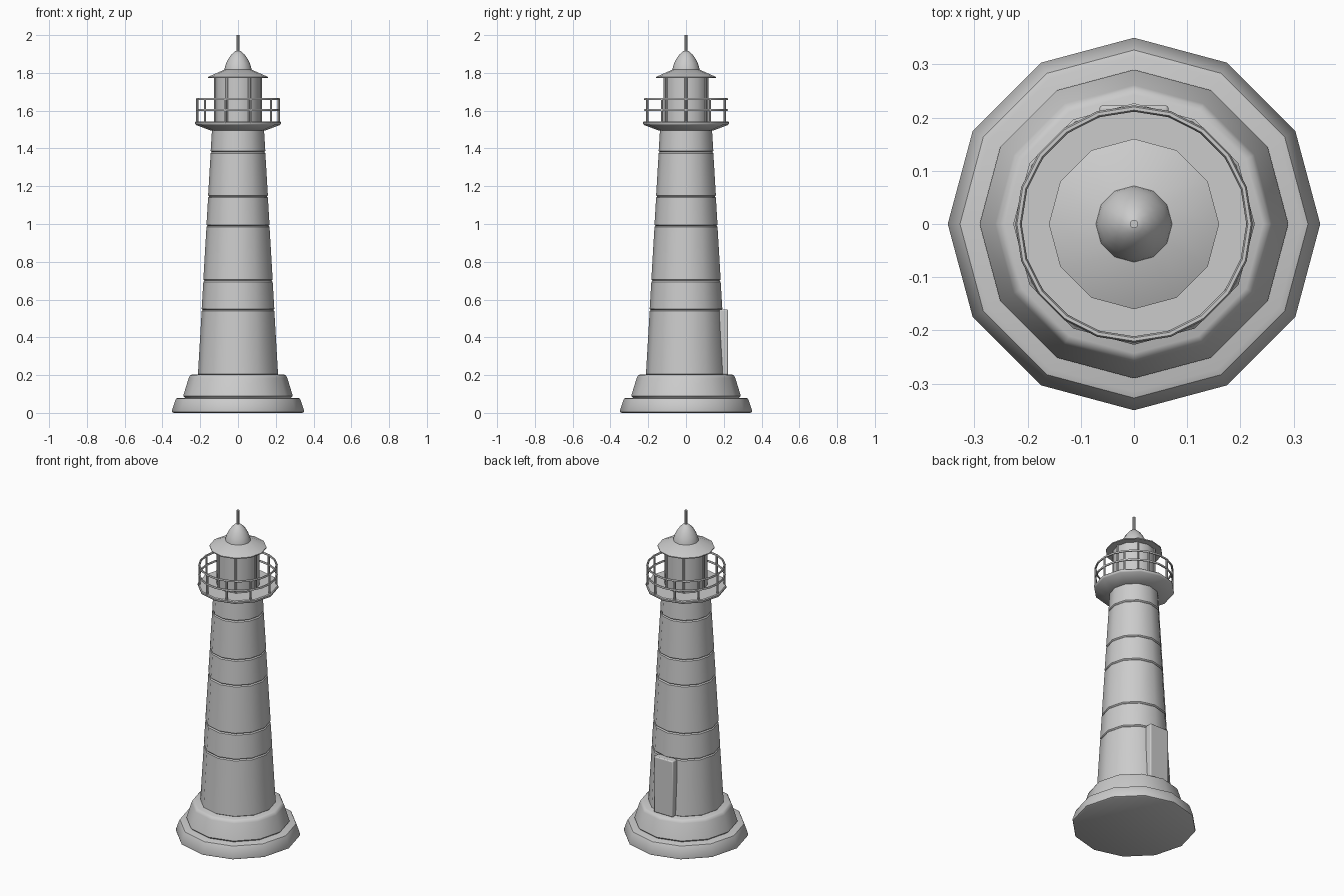
import bpy, math

if "Cube" in bpy.data.objects:
    bpy.data.objects.remove(bpy.data.objects["Cube"])

def lathe(name, profile, sides=12, smooth=40):
    """Closed solid of revolution from (radius, z) points, bottom to top."""
    verts, faces = [], []
    for r, z in profile:
        for i in range(sides):
            a = 2 * math.pi * i / sides
            verts.append((r * math.cos(a), r * math.sin(a), z))
    for k in range(len(profile) - 1):
        for i in range(sides):
            j = (i + 1) % sides
            faces.append((k*sides + i, k*sides + j, (k+1)*sides + j, (k+1)*sides + i))
    faces.append(tuple(reversed(range(sides))))
    faces.append(tuple(range((len(profile) - 1) * sides, len(profile) * sides)))
    me = bpy.data.meshes.new(name)
    me.from_pydata(verts, [], faces)
    ob = bpy.data.objects.new(name, me)
    bpy.context.collection.objects.link(ob)
    finish(ob, smooth)
    return ob

def finish(ob, angle=40):
    bpy.ops.object.select_all(action='DESELECT')
    ob.select_set(True)
    bpy.context.view_layer.objects.active = ob
    bpy.ops.object.shade_smooth_by_angle(angle=math.radians(angle))

def rod(name, x, y, z0, z1, r, sides=8):
    bpy.ops.mesh.primitive_cylinder_add(vertices=sides, radius=r, depth=z1 - z0,
                                        location=(x, y, (z0 + z1) / 2))
    ob = bpy.context.object
    ob.name = name
    finish(ob)

def ring_of_rods(name, count, radius, z0, z1, r):
    for i in range(count):
        a = 2 * math.pi * i / count
        rod(f"{name}_{i + 1}", radius * math.cos(a), radius * math.sin(a), z0, z1, r)

# stepped foundation
lathe("foundation_lower", [(.34, 0), (.348, .004), (.35, .012), (.332, .066), (.327, .076), (.315, .08)])
lathe("foundation_upper", [(.28, .08), (.29, .09), (.261, .185), (.255, .197), (.243, .203)])

# tapered tower made of stacked bands with softened edges
def tower_radius(z):
    return .212 + (z - .2) * (.138 - .212) / 1.3

levels = [.2, .545, .7, .99, 1.145, 1.38, 1.5]
for i, (a, b) in enumerate(zip(levels, levels[1:])):
    ra, rb = tower_radius(a), tower_radius(b)
    lathe(f"tower_band_{i + 1}", [(ra - .006, a), (ra, a + .006), (rb, b - .006), (rb - .006, b)])

# door on the back
bpy.ops.mesh.primitive_cube_add(size=1, location=(0, .2, .375))
door = bpy.context.object
door.name = "door"
door.scale = (.13, .046, .345)
bpy.ops.object.transform_apply(location=False, rotation=False, scale=True)
bev = door.modifiers.new("soft_edges", 'BEVEL')
bev.width, bev.segments = .006, 2
finish(door)

# gallery floor and railing
lathe("gallery_floor", [(.145, 1.495), (.222, 1.524), (.227, 1.53), (.227, 1.538), (.222, 1.543)])
ring_of_rods("railing_post", 10, .216, 1.535, 1.662, .006)
for n, z in (("lower_rail", 1.603), ("upper_rail", 1.661)):
    bpy.ops.mesh.primitive_torus_add(major_segments=20, minor_segments=6, major_radius=.217,
                                     minor_radius=.006, location=(0, 0, z))
    bpy.context.object.name = n
    finish(bpy.context.object, 60)

# lantern room with window bars
lathe("lantern_glass", [(.12, 1.54), (.12, 1.775)])
ring_of_rods("window_bar", 6, .119, 1.54, 1.775, .008)

# roof, dome and spike
lathe("roof", [(.16, 1.772), (.16, 1.778), (.07, 1.818)])
lathe("dome", [(.072, 1.815), (.07, 1.828), (.063, 1.85), (.05, 1.876), (.035, 1.897), (.018, 1.912), (.004, 1.918)])
rod("spike", 0, 0, 1.9, 2.0, .008)
